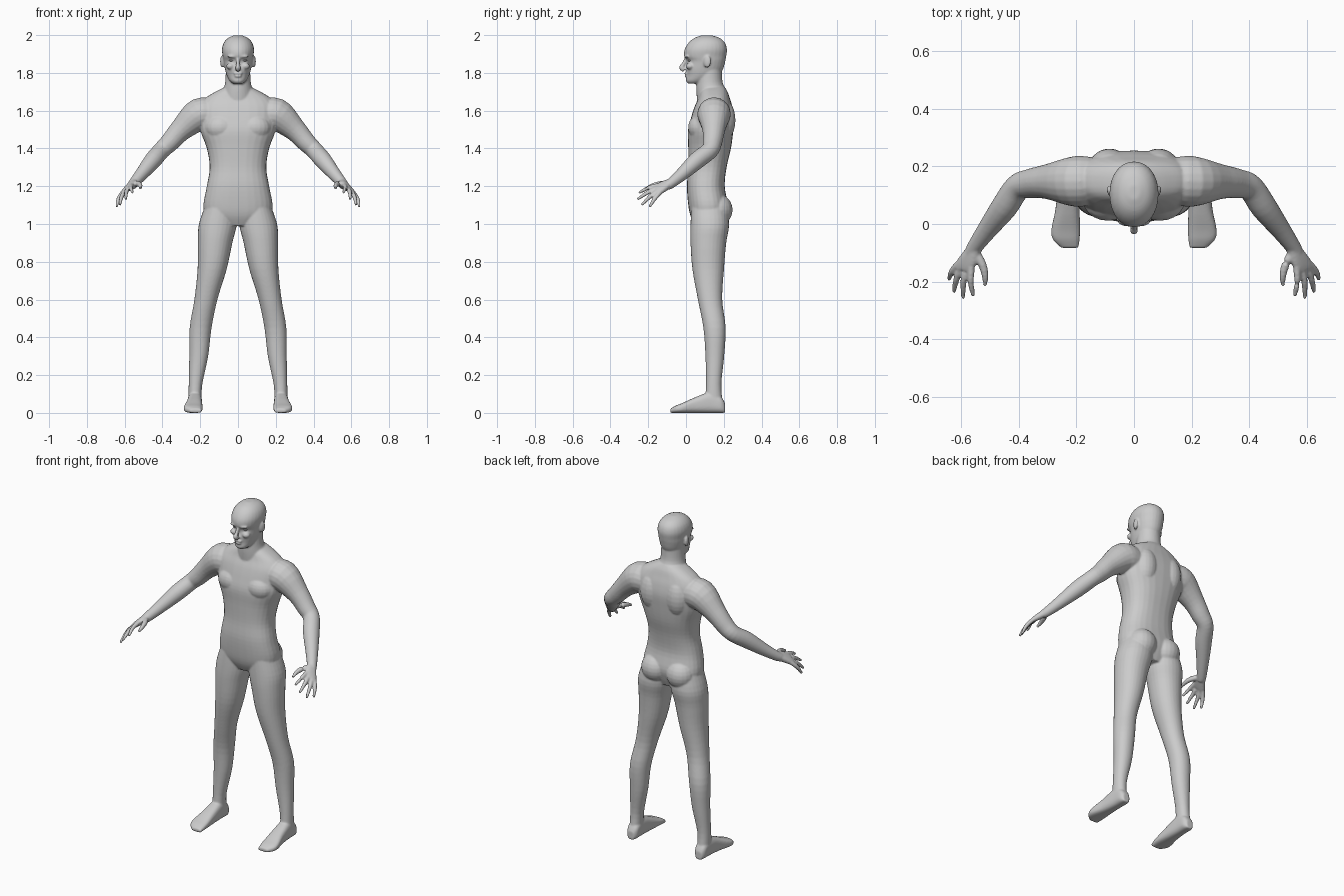
import bpy, bmesh, math
from mathutils import Vector, Matrix

if "Cube" in bpy.data.objects:
    bpy.data.objects.remove(bpy.data.objects["Cube"])

skin = bpy.data.materials.new("grey skin")
skin.diffuse_color = (0.6, 0.6, 0.6, 1)
skin.use_nodes = True
skin.node_tree.nodes["Principled BSDF"].inputs["Base Color"].default_value = skin.diffuse_color
body = bmesh.new()
X, Y, Z = Vector((1, 0, 0)), Vector((0, 1, 0)), Vector((0, 0, 1))


def spline(rows, steps=4):
    """Smoothly resample rows of numbers."""
    out = []
    for i in range(len(rows) - 1):
        p0, p1, p2 = rows[max(i - 1, 0)], rows[i], rows[i + 1]
        p3 = rows[min(i + 2, len(rows) - 1)]
        for s in range(steps):
            t = s / steps
            out.append([0.5 * (2 * b + (c - a) * t + (2 * a - 5 * b + 4 * c - d) * t * t
                               + (3 * b - a - 3 * c + d) * t ** 3)
                        for a, b, c, d in zip(p0, p1, p2, p3)])
    return out + [list(rows[-1])]


def loft(rings, power=2.0, n=28):
    """Closed skin over rings of (centre, half-axis u, half-axis v)."""
    tmp = bmesh.new()
    loops = []
    for c, u, v in rings:
        loop = []
        for k in range(n):
            a = 2 * math.pi * k / n
            ca, sa = math.cos(a), math.sin(a)
            loop.append(tmp.verts.new(c + u * math.copysign(abs(ca) ** (2 / power), ca)
                                      + v * math.copysign(abs(sa) ** (2 / power), sa)))
        loops.append(loop)
    for a, b in zip(loops, loops[1:]):
        for k in range(n):
            tmp.faces.new((a[k], a[(k + 1) % n], b[(k + 1) % n], b[k]))
    tmp.faces.new(loops[0])
    tmp.faces.new(loops[-1])
    bmesh.ops.recalc_face_normals(tmp, faces=tmp.faces)
    add(tmp)


def add(tmp):
    me = bpy.data.meshes.new("part")
    tmp.to_mesh(me)
    tmp.free()
    body.from_mesh(me)
    bpy.data.meshes.remove(me)


def stack(rows, power=2.0, side=1):
    """Horizontal rings: z, x centre, y front, y back, x half-width."""
    loft([(Vector((x * side, (f + b) / 2, z)), X * w, Y * ((b - f) / 2))
          for z, x, f, b, w in spline(rows)], power)


def tube(rows, side=1, n=20):
    """Round tube: x, y, z, radius."""
    rows = spline(rows)
    pts = [Vector((r[0] * side, r[1], r[2])) for r in rows]
    rings = []
    for i, p in enumerate(pts):
        d = (pts[min(i + 1, len(pts) - 1)] - pts[max(i - 1, 0)]).normalized()
        u = d.cross(Y if abs(d.y) < 0.9 else X).normalized()
        rings.append((p, u * rows[i][3], d.cross(u) * rows[i][3]))
    loft(rings, n=n)


def blob(c, r, rot=0.0):
    tmp = bmesh.new()
    m = Matrix.Translation(c) @ Matrix.Rotation(rot, 4, 'Z') @ Matrix.Diagonal((*r, 1))
    bmesh.ops.create_uvsphere(tmp, u_segments=20, v_segments=12, radius=1, matrix=m)
    add(tmp)


# torso
stack([(0.99, 0, .05, .19, .09), (1.04, 0, .025, .21, .165), (1.10, 0, .012, .222, .183),
       (1.20, 0, .005, .205, .165), (1.30, 0, .012, .215, .15), (1.40, 0, .012, .238, .165),
       (1.49, 0, .010, .25, .198), (1.56, 0, .026, .255, .205), (1.62, 0, .045, .246, .205),
       (1.665, 0, .065, .232, .175), (1.70, 0, .075, .22, .12), (1.725, 0, .085, .205, .07)], 2.4)
# neck
stack([(1.64, 0, .06, .225, .09), (1.70, 0, .055, .215, .08),
       (1.75, 0, .055, .194, .068), (1.82, 0, .06, .19, .064)])
# head
stack([(1.743, 0, .012, .08, .026), (1.757, 0, .0, .12, .043), (1.785, 0, .003, .17, .059),
       (1.82, 0, .0, .196, .069), (1.862, 0, .006, .208, .077), (1.888, 0, -.010, .213, .081),
       (1.925, 0, -.007, .217, .085), (1.96, 0, .014, .206, .075),
       (1.985, 0, .045, .178, .052), (1.999, 0, .085, .135, .02)], 2.1)
# nose and lips
tube([(0, .004, 1.885, .008), (0, -.012, 1.85, .010), (0, -.023, 1.829, .014), (0, -.008, 1.815, .013)])
blob((0, .0, 1.797), (.025, .009, .006))
blob((0, .001, 1.783), (.021, .009, .006))

for s in (-1, 1):
    # ear, brow, cheek
    blob((s * .083, .112, 1.86), (.010, .021, .033), s * -.35)
    blob((s * .032, .002, 1.887), (.026, .010, .007), s * .25)
    blob((s * .040, .022, 1.835), (.022, .022, .018))
    # chest, shoulder blade, buttock
    blob((s * .09, .075, 1.51), (.085, .064, .07))
    blob((s * .085, .20, 1.55), (.07, .062, .11))
    blob((s * .083, .165, 1.075), (.085, .082, .085))
    # leg
    stack([(1.12, .09, .03, .21, .075), (1.0, .107, .024, .228, .1), (.9, .121, .024, .213, .091),
           (.76, .137, .034, .201, .077), (.6, .17, .063, .192, .061), (.45, .198, .092, .21, .058),
           (.3, .208, .103, .202, .05), (.15, .225, .106, .187, .036), (.05, .228, .1, .195, .034)],
          2.1, s)
    # foot
    loft([(Vector((s * x, y, h / 2)), X * w, Z * (h / 2)) for y, x, w, h in spline(
        [(.207, .228, .02, .05), (.185, .227, .034, .085), (.13, .228, .037, .11),
         (.05, .231, .042, .083), (-.02, .237, .05, .052), (-.055, .235, .046, .038),
         (-.083, .222, .03, .022)])], 2.8)
    # arm
    tube([(.13, .15, 1.575, .08), (.205, .148, 1.578, .088), (.30, .147, 1.50, .061),
          (.362, .14, 1.432, .051), (.405, .126, 1.39, .046), (.45, .06, 1.338, .046),
          (.51, -.02, 1.265, .035), (.553, -.08, 1.215, .027), (.565, -.1, 1.203, .024)], s)
    # palm
    across = Vector((.72, .2, -.6)).normalized()
    along = Vector((.05, -.09, -.045)).normalized()
    flat = across.cross(along).normalized()
    fix = lambda v: Vector((v.x * s, v.y, v.z))
    start = Vector((.549, -.075, 1.22))
    loft([(fix(start + along * t), fix(across * w), fix(flat * h)) for t, w, h in spline(
        [(0, .024, .021), (.04, .034, .02), (.08, .041, .016), (.105, .036, .011)])], 2.4)
    # fingers
    tips = [(.558, -.25, 1.165), (.593, -.258, 1.13), (.625, -.236, 1.10), (.643, -.193, 1.09)]
    for k, tip in enumerate(tips):
        base = start + along * .085 + across * (-.03 + .02 * k)
        mid = (base + Vector(tip)) / 2 - flat * .003 + Vector((.004, 0, .004))
        tube([(*base, .012), (*mid, .0115), (*tip, .007)], s, 12)
    # thumb
    tube([(.55, -.10, 1.215, .016), (.527, -.14, 1.212, .015),
          (.517, -.18, 1.203, .012), (.517, -.213, 1.188, .008)], s, 12)

# fuse all parts into one continuous skin
mesh = bpy.data.meshes.new("body")
body.to_mesh(mesh)
body.free()
mesh.materials.append(skin)
obj = bpy.data.objects.new("body", mesh)
bpy.context.collection.objects.link(obj)
rm = obj.modifiers.new("fuse", 'REMESH')
rm.mode = 'VOXEL'
rm.voxel_size = 0.005
rm.use_smooth_shade = True
sm = obj.modifiers.new("soften", 'SMOOTH')
sm.factor = 0.5
sm.iterations = 5

# eyes
for s, label in ((-1, "right_eye"), (1, "left_eye")):
    bpy.ops.mesh.primitive_uv_sphere_add(segments=20, ring_count=12, radius=1, location=(s * .032, .022, 1.866))
    eye = bpy.context.object
    eye.name = label
    eye.scale = (.015, .012, .007)
    eye.data.materials.append(skin)
    bpy.ops.object.shade_smooth()
